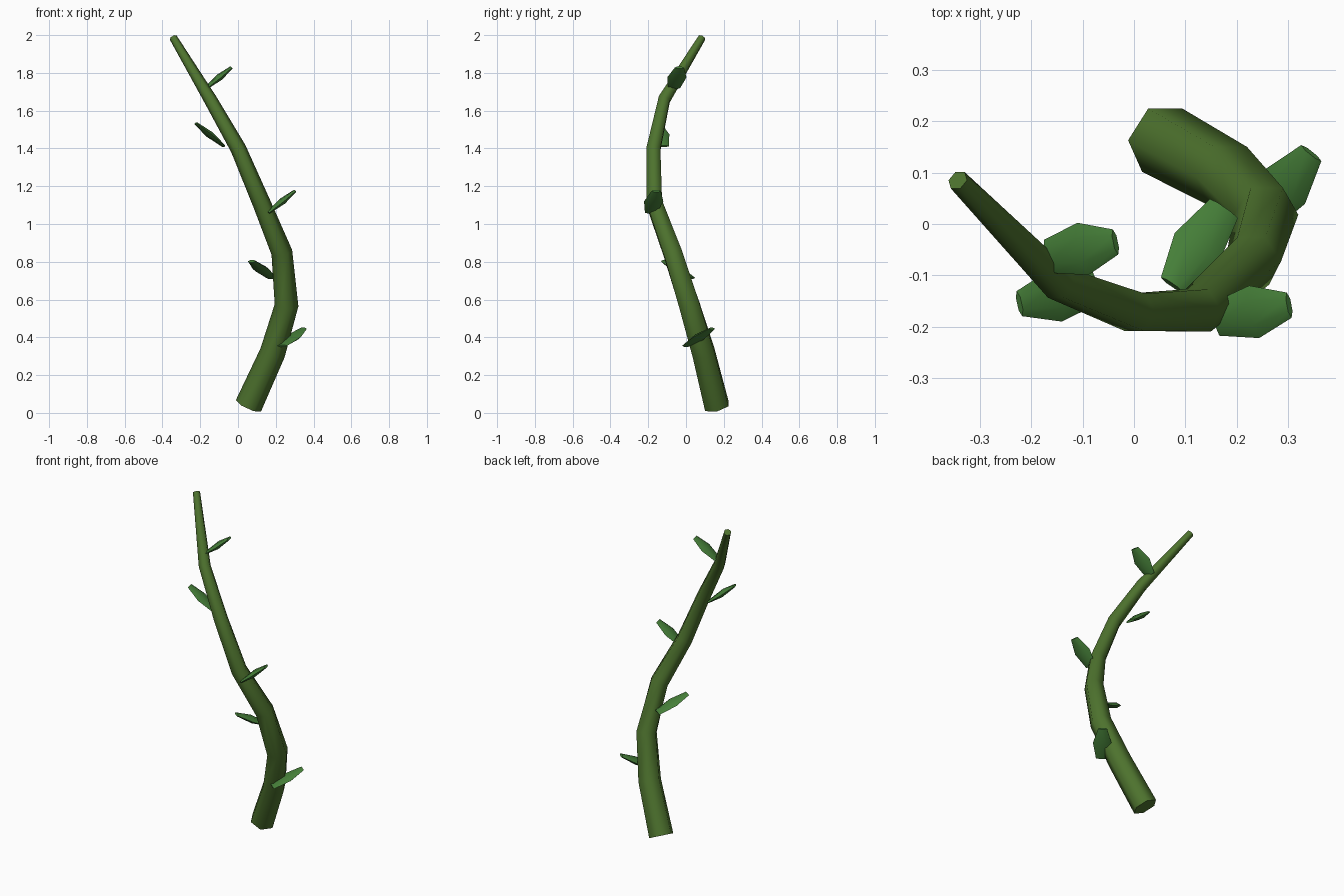
import bpy, bmesh, math
from mathutils import Vector

if "Cube" in bpy.data.objects:
    bpy.data.objects.remove(bpy.data.objects["Cube"])

SIDES = 6


def material(name, color):
    m = bpy.data.materials.new(name)
    m.diffuse_color = (*color, 1)
    m.use_nodes = True
    m.node_tree.nodes["Principled BSDF"].inputs["Base Color"].default_value = m.diffuse_color
    return m


def loft(name, rings, mat):
    """Skin a list of rings (centre, u vector, v vector) and cap both ends."""
    bm = bmesh.new()
    loops = []
    for c, u, v in rings:
        angles = [2 * math.pi * i / SIDES for i in range(SIDES)]
        loops.append([bm.verts.new(c + u * math.cos(a) + v * math.sin(a)) for a in angles])
    for a, b in zip(loops, loops[1:]):
        for i in range(SIDES):
            j = (i + 1) % SIDES
            bm.faces.new((a[i], a[j], b[j], b[i]))
    bm.faces.new(loops[0][::-1])
    bm.faces.new(loops[-1])
    bmesh.ops.recalc_face_normals(bm, faces=bm.faces)
    me = bpy.data.meshes.new(name)
    bm.to_mesh(me)
    bm.free()
    me.materials.append(mat)
    ob = bpy.data.objects.new(name, me)
    bpy.context.collection.objects.link(ob)
    bpy.ops.object.select_all(action='DESELECT')
    ob.select_set(True)
    bpy.context.view_layer.objects.active = ob
    bpy.ops.object.shade_smooth_by_angle(angle=math.radians(62))
    return ob


stem_green = material("stem_green", (0.075, 0.17, 0.027))
leaf_green = material("leaf_green", (0.06, 0.21, 0.04))

# Curving, tapering stem: x, y, z, radius
path = [(0.055, 0.163, 0.037, 0.073), (0.183, 0.093, 0.318, 0.068),
        (0.257, 0.018, 0.57, 0.063), (0.232, -0.072, 0.85, 0.056),
        (0.125, -0.168, 1.11, 0.048), (0.002, -0.172, 1.398, 0.042),
        (-0.147, -0.115, 1.66, 0.035), (-0.343, 0.085, 1.987, 0.021)]
points = [Vector(p[:3]) for p in path]
rings = []
for i, p in enumerate(points):
    t = (points[min(i + 1, len(points) - 1)] - points[max(i - 1, 0)]).normalized()
    u = Vector((0, 1, 0)).cross(t).normalized()
    r = path[i][3]
    rings.append((p, u * r, t.cross(u) * r))
loft("stem", rings, stem_green)

# Small flat leaf buds: base point, tip point
buds = [((0.235, 0.0, 0.355), (0.345, 0.138, 0.445)),
        ((0.175, 0.03, 0.715), (0.073, -0.118, 0.803)),
        ((0.16, -0.185, 1.06), (0.302, -0.158, 1.175)),
        ((-0.075, -0.122, 1.412), (-0.223, -0.155, 1.533)),
        ((-0.168, -0.063, 1.72), (-0.036, -0.035, 1.828))]
# Bud profile: position along bud, half width, half thickness
profile = [(0, 0.033, 0.007), (0.52, 0.052, 0.018), (1, 0.025, 0.008)]
for n, (base, tip) in enumerate(buds, 1):
    b, d = Vector(base), Vector(tip) - Vector(base)
    side = d.cross(Vector((0, 0, 1))).normalized()
    up = side.cross(d).normalized()
    loft(f"leaf_bud_{n}", [(b + d * t, side * w, up * h) for t, w, h in profile], leaf_green)
